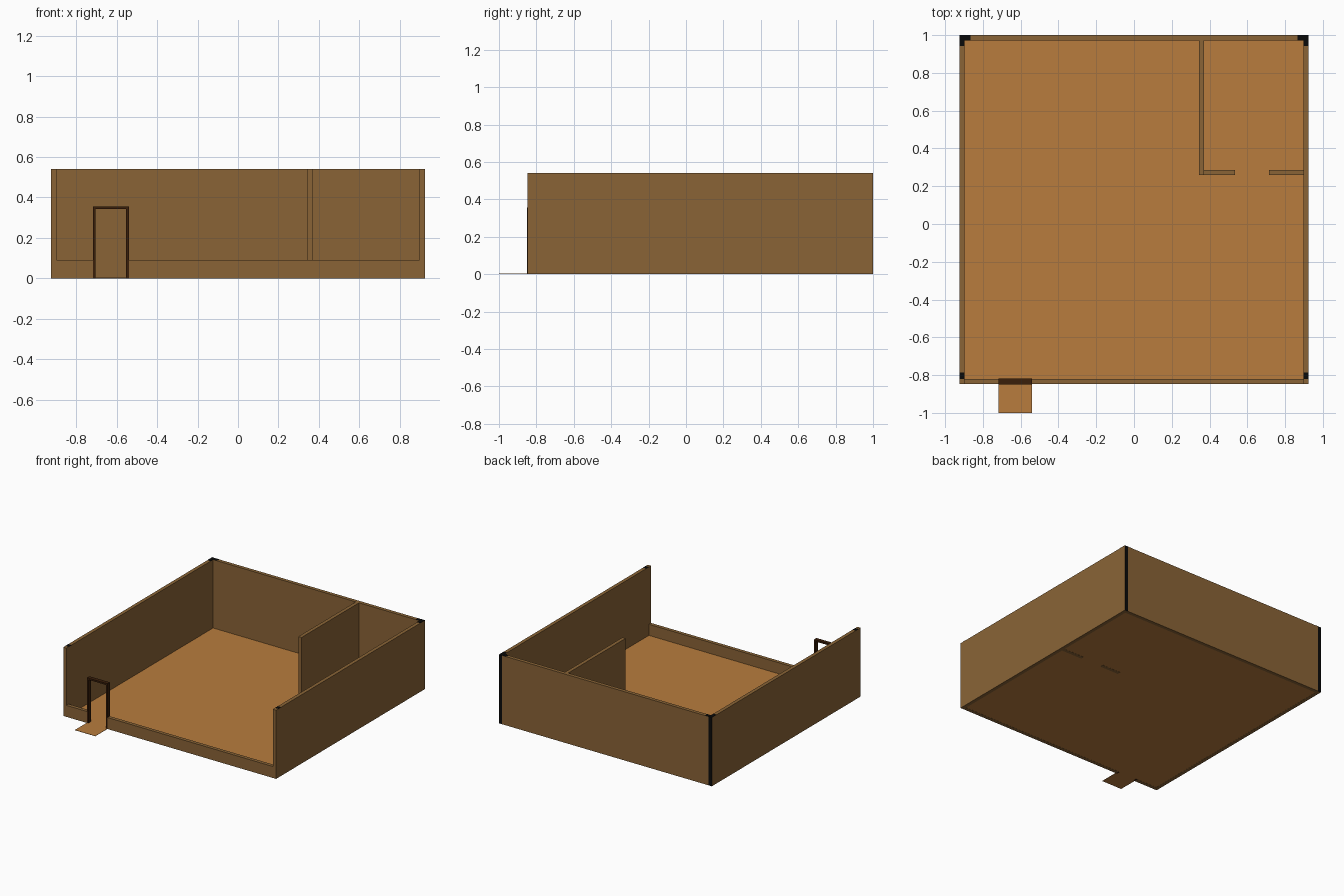
import bpy
import bmesh

if "Cube" in bpy.data.objects:
    bpy.data.objects.remove(bpy.data.objects["Cube"])


def material(name, colour):
    m = bpy.data.materials.new(name)
    m.diffuse_color = (*colour, 1.0)
    m.use_nodes = True
    m.node_tree.nodes["Principled BSDF"].inputs["Base Color"].default_value = m.diffuse_color
    return m


WALL = material("wall brown", (0.254, 0.127, 0.037))
FLOOR = material("floor tan", (0.479, 0.202, 0.048))
FRAME = material("dark wood", (0.042, 0.013, 0.003))
BLACK = material("black", (0.003, 0.003, 0.003))


def box(name, x, y, z, mat):
    """Box from (min, max) ranges on each axis."""
    bm = bmesh.new()
    bmesh.ops.create_cube(bm, size=1.0)
    for v in bm.verts:
        for i, (lo, hi) in enumerate((x, y, z)):
            v.co[i] = lo if v.co[i] < 0 else hi
    me = bpy.data.meshes.new(name)
    bm.to_mesh(me)
    bm.free()
    me.materials.append(mat)
    ob = bpy.data.objects.new(name, me)
    bpy.context.collection.objects.link(ob)
    return ob


X, FRONT, BACK = 0.925, -0.848, 1.0   # outer wall limits
T = 0.028                             # wall thickness
H, LOW = 0.54, 0.09                   # full and low wall heights
DOOR = (-0.718, -0.54)                # front door opening
XI = X - T

# Floor, and doorstep running out through the door
box("floor", (-XI, XI), (FRONT + T, BACK - T), (0.001, 0.003), FLOOR)
box("doorstep", DOOR, (-1.0, FRONT + T), (0.001, 0.003), FLOOR)

# Outer walls
box("back_wall", (-XI, XI), (BACK - T, BACK), (0, H), WALL)
box("front_wall_left", (-XI, DOOR[0]), (FRONT, FRONT + T), (0, LOW), WALL)
box("front_wall_right", (DOOR[1], XI), (FRONT, FRONT + T), (0, LOW), WALL)

for side, s in (("left", -1), ("right", 1)):
    def span(a, b):
        return tuple(sorted((s * a, s * b)))

    # Side wall with a black end face at the back
    wall = box(f"{side}_wall", span(XI, X), (FRONT, BACK), (0, H), WALL)
    wall.data.materials.append(BLACK)
    for p in wall.data.polygons:
        if p.normal.y > 0.9:
            p.material_index = 1

    # Thin black corner plates on the wall tops
    top = (H, H + 0.001)
    box(f"{side}_back_corner_plate", span(XI, X), (0.942, BACK), top, BLACK)
    box(f"{side}_back_corner_tab", span(0.865, XI), (BACK - T, BACK), top, BLACK)
    box(f"{side}_front_corner_plate", span(XI, X), (-0.82, -0.787), top, BLACK)

# Inner room: tall partition and low front pieces with a gap
box("partition_wall", (0.343, 0.371), (0.259, BACK - T), (0.003, H), WALL)
box("partition_low_left", (0.371, 0.535), (0.259, 0.287), (0, LOW), WALL)
box("partition_low_right", (0.715, XI), (0.259, 0.287), (0, LOW), WALL)

# Door frame
B, DH = 0.013, 0.356
depth = (FRONT - 0.001, FRONT + T + 0.001)
box("door_post_left", (DOOR[0], DOOR[0] + B), depth, (0, DH), FRAME)
box("door_post_right", (DOOR[1] - B, DOOR[1]), depth, (0, DH), FRAME)
box("door_lintel", (DOOR[0] + B, DOOR[1] - B), depth, (DH - B, DH), FRAME)
